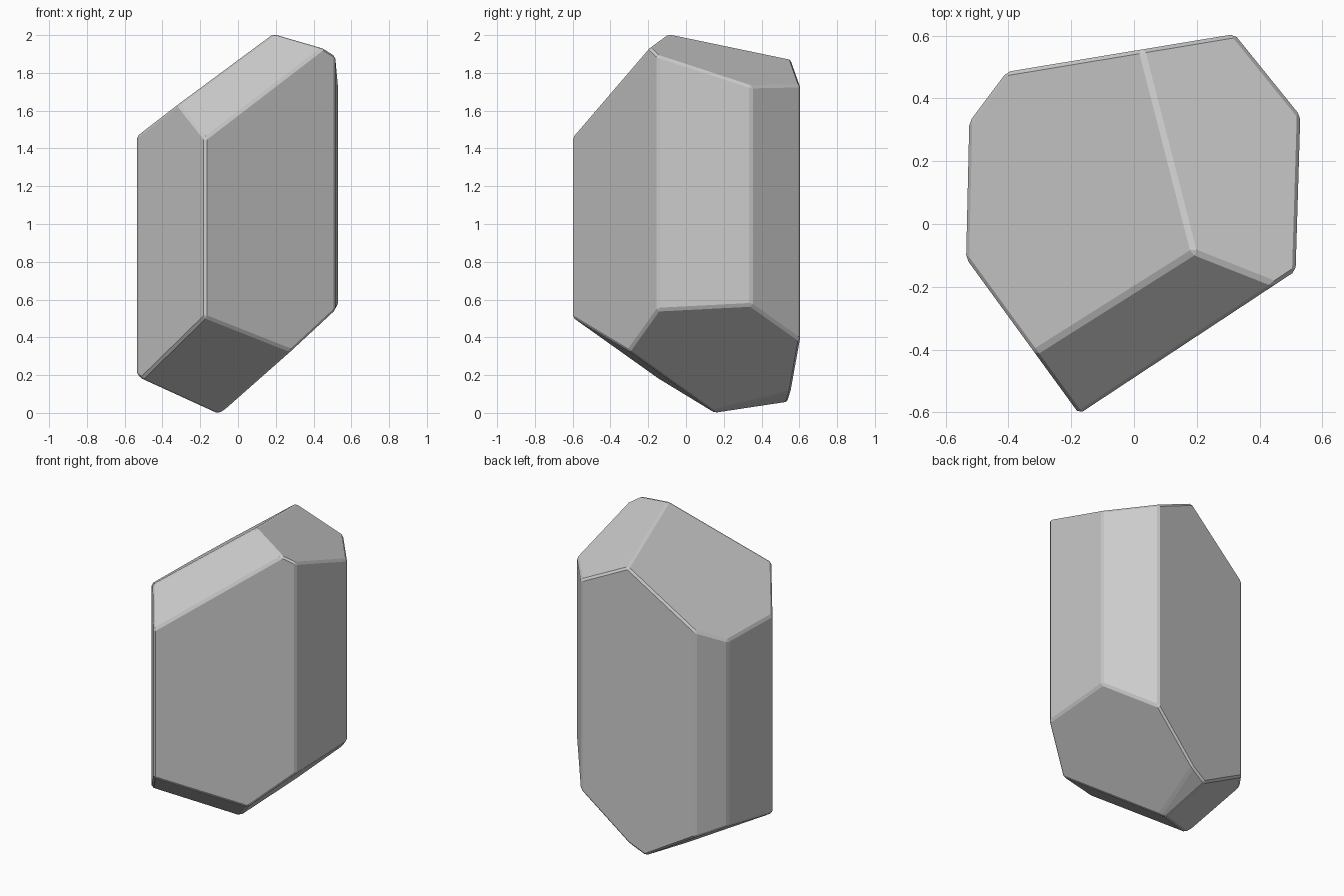
import bpy, bmesh
from mathutils import Vector

if "Cube" in bpy.data.objects:
    bpy.data.objects.remove(bpy.data.objects["Cube"])

# Seven-sided prism outline (x, y)
outline = [(-0.175, -0.605), (0.515, -0.15), (0.53, 0.345), (0.32, 0.605),
           (-0.405, 0.485), (-0.525, 0.325), (-0.535, -0.11)]

# Cut planes: z = z0 + a * (x - x0) + b * (y - y0), given as (point, a, b)
top_apex = (0.19, -0.09, 2.008)
low_apex = (-0.11, 0.15, -0.005)
top_cuts = [(top_apex, 0.106, 1.004),      # front slope
            (top_apex, 0.75, -0.016),      # left slope
            (top_apex, -0.415, -0.315)]    # right slope
low_cuts = [((-0.17, -0.60, 0.505), 0.05, -0.675),  # front underside
            ((0.51, -0.15, 0.54), 0.912, 0.024),    # right underside
            (low_apex, -0.60, 0.19),                # left underside
            (low_apex, 0.524, 0.1175)]              # narrow back underside

bm = bmesh.new()

# Prism
base = bm.faces.new([bm.verts.new((x, y, -1)) for x, y in outline])
ext = bmesh.ops.extrude_face_region(bm, geom=[base])
bmesh.ops.translate(bm, vec=(0, 0, 4),
                    verts=[g for g in ext["geom"] if isinstance(g, bmesh.types.BMVert)])


def cut(point, a, b, sign):
    """Slice away everything beyond a sloping plane and cap the hole."""
    res = bmesh.ops.bisect_plane(
        bm, geom=bm.verts[:] + bm.edges[:] + bm.faces[:], dist=1e-5,
        plane_co=point, plane_no=Vector((-a, -b, 1)) * sign, clear_outer=True)
    edges = [g for g in res["geom_cut"] if isinstance(g, bmesh.types.BMEdge)]
    bmesh.ops.contextual_create(bm, geom=edges)


for c in top_cuts:
    cut(*c, 1)
for c in low_cuts:
    cut(*c, -1)

# Tidy and chamfer the edges
bmesh.ops.remove_doubles(bm, verts=bm.verts[:], dist=0.004)
bmesh.ops.recalc_face_normals(bm, faces=bm.faces[:])
bmesh.ops.bevel(bm, geom=bm.edges[:], offset=0.012, offset_type='OFFSET',
                segments=1, profile=0.5, affect='EDGES', clamp_overlap=True)

mesh = bpy.data.meshes.new("crystal")
bm.to_mesh(mesh)
bm.free()
crystal = bpy.data.objects.new("crystal", mesh)
bpy.context.collection.objects.link(crystal)
